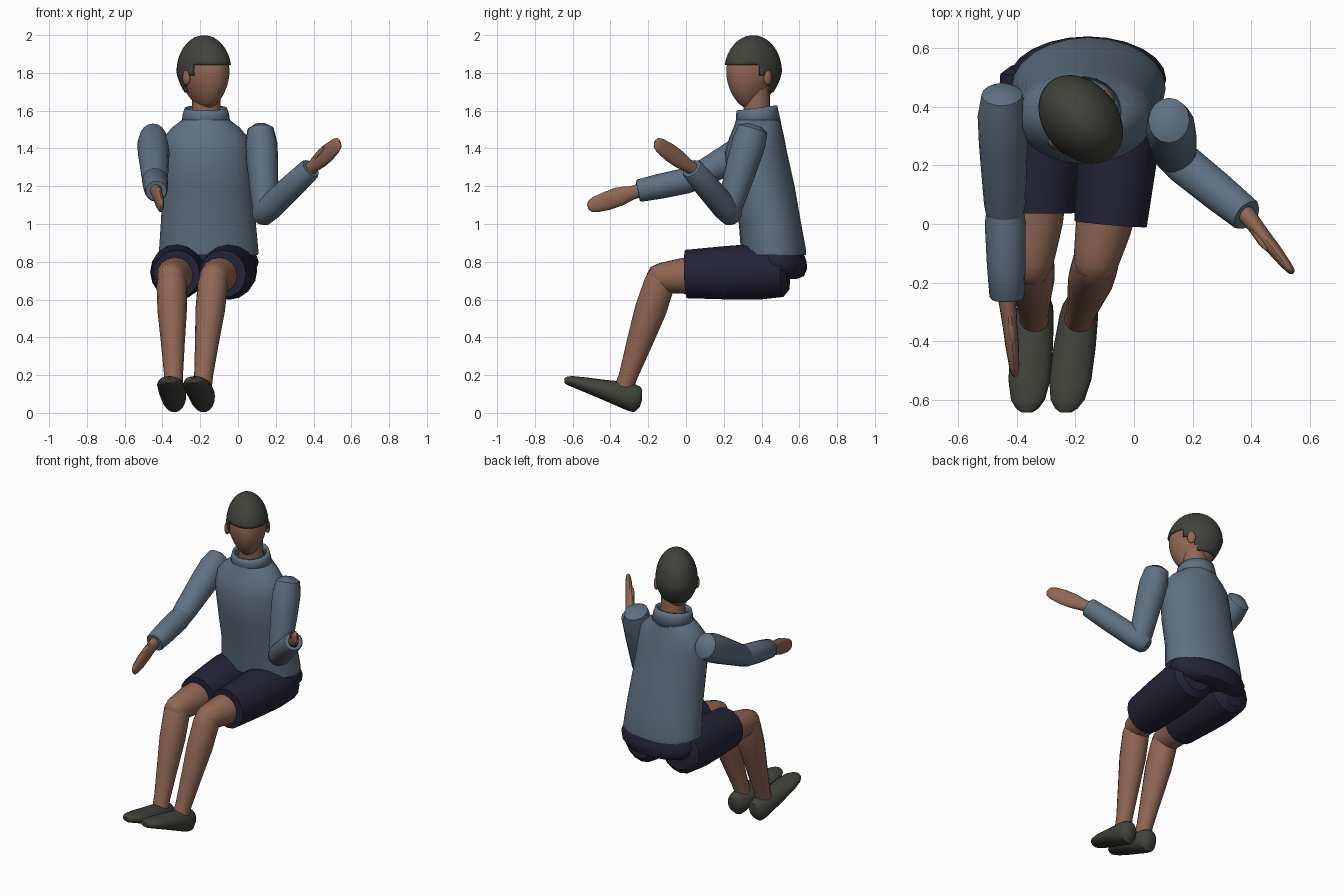
import bpy, bmesh, math
from mathutils import Vector, Matrix


def material(name, rgb):
    m = bpy.data.materials.new(name)
    m.diffuse_color = (*rgb, 1)
    return m


SKIN = material("brown skin", (0.28, 0.135, 0.09))
SHIRT = material("slate blue", (0.115, 0.165, 0.225))
SHORTS = material("dark navy", (0.018, 0.017, 0.038))
DARK = material("charcoal", (0.052, 0.055, 0.044))


def finish(bm, name, mats):
    bmesh.ops.recalc_face_normals(bm, faces=bm.faces)
    me = bpy.data.meshes.new(name)
    bm.to_mesh(me)
    bm.free()
    for m in mats:
        me.materials.append(m)
    ob = bpy.data.objects.new(name, me)
    bpy.context.collection.objects.link(ob)
    bpy.context.view_layer.objects.active = ob
    ob.select_set(True)
    bpy.ops.object.shade_smooth_by_angle(angle=math.radians(40))
    ob.select_set(False)
    return ob


def loft(name, rings, mat, sides=20, caps=True):
    """Skin elliptical rings given as (centre, half-axis u, half-axis v)."""
    bm = bmesh.new()
    loops = []
    for c, u, v in rings:
        loops.append([bm.verts.new(Vector(c) + Vector(u) * math.cos(a) + Vector(v) * math.sin(a))
                      for a in (2 * math.pi * i / sides for i in range(sides))])
    for a, b in zip(loops, loops[1:]):
        for i in range(sides):
            j = (i + 1) % sides
            bm.faces.new((a[i], a[j], b[j], b[i]))
    if caps:
        bm.faces.new(loops[0])
        bm.faces.new(loops[-1])
    return finish(bm, name, [mat])


def limb(name, start, end, stations, mat, side=(1, 0, 0), sides=16):
    """Tube from start to end; stations are (fraction, half width, half depth)."""
    a, b = Vector(start), Vector(end)
    d = (b - a).normalized()
    u = Vector(side)
    u = (u - d * u.dot(d)).normalized()
    v = d.cross(u)
    return loft(name, [(a.lerp(b, t), u * p, v * q) for t, p, q in stations], mat, sides)


def flat_rings(rows):
    return [((x, y, z), (rx, 0, 0), (0, ry, 0)) for z, x, y, rx, ry in rows]


def ball(name, centre, size, mat, turn=0):
    bm = bmesh.new()
    bmesh.ops.create_uvsphere(bm, u_segments=20, v_segments=12, radius=1)
    bm.transform(Matrix.Translation(centre) @ Matrix.Rotation(turn, 4, 'Z') @ Matrix.Diagonal((*size, 1)))
    return finish(bm, name, [mat])


# Shirt body and collar
loft("shirt_body", flat_rings([
    (0.835, -0.155, 0.465, 0.262, 0.17), (0.86, -0.155, 0.463, 0.263, 0.173),
    (1.0, -0.157, 0.445, 0.252, 0.165), (1.2, -0.16, 0.40, 0.238, 0.175),
    (1.38, -0.168, 0.37, 0.235, 0.165), (1.46, -0.17, 0.375, 0.222, 0.145),
    (1.51, -0.17, 0.38, 0.18, 0.128), (1.55, -0.17, 0.382, 0.128, 0.118)]), SHIRT, 24)
collar = loft("shirt_collar", [
    ((-0.17, 0.383, 1.53), (0.13, 0, 0), (0, 0.12, 0.01)),
    ((-0.17, 0.377, 1.585), (0.122, 0, 0), (0, 0.112, 0.013)),
    ((-0.17, 0.375, 1.615), (0.112, 0, 0), (0, 0.108, 0.014))], SHIRT, 20, False)
solid = collar.modifiers.new("thickness", 'SOLIDIFY')
solid.thickness = 0.015

# Neck
loft("neck", flat_rings([(1.5, -0.17, 0.39, 0.08, 0.075), (1.62, -0.168, 0.375, 0.076, 0.07),
                         (1.74, -0.168, 0.37, 0.078, 0.075)]), SKIN)

# Head built facing -y, then turned; hair is a raised region of the same form
TURN = math.radians(40)
HEAD = Matrix.Translation((-0.18, 0.355, 0)) @ Matrix.Rotation(TURN, 4, 'Z')


def is_hair(y, z):
    line = 1.845 if y < -0.06 else (1.795 if y < 0.025 else 1.70)
    return z > line


def head_verts(bm, grow):
    bmesh.ops.create_uvsphere(bm, u_segments=40, v_segments=32, radius=1)
    for v in bm.verts:
        x, y, z = v.co
        low = max(0, -z)
        w = (0.116 + grow) * (1 - 0.24 * low ** 1.5)
        d = (0.158 + grow) * (1 - 0.16 * low)
        v.co = (x * w, y * d - 0.02 * low, 1.805 + z * (0.183 + grow if z > 0 else 0.195))


bm = bmesh.new()
head_verts(bm, 0)
bm.transform(HEAD)
finish(bm, "head", [SKIN])

bm = bmesh.new()
head_verts(bm, 0.011)
bmesh.ops.delete(bm, geom=[f for f in bm.faces if not is_hair(f.calc_center_median().y,
                 f.calc_center_median().z)], context='FACES')
bm.transform(HEAD)
hair = finish(bm, "hair", [DARK])
solid = hair.modifiers.new("thickness", 'SOLIDIFY')
solid.thickness = 0.012

for s, n in ((-1, "right"), (1, "left")):
    ball(n + "_ear", HEAD @ Vector((s * 0.122, 0.0, 1.775)), (0.016, 0.026, 0.04), SKIN, TURN)

# Arms: shoulder, elbow, wrist, fingertip, flat direction of the palm, thumb offset
ARMS = {
    "right": ((-0.45, 0.43, 1.455), (-0.44, 0.03, 1.235), (-0.433, -0.255, 1.175),
              (-0.405, -0.52, 1.09), (1, 0.1, 0), (0.004, 0, 0.045)),
    "left": ((0.12, 0.35, 1.49), (0.145, 0.225, 1.065), (0.385, 0.03, 1.295),
             (0.54, -0.165, 1.435), (0.75, 0.66, 0), (-0.02, -0.005, 0.028)),
}
for n, (sh, el, wr, tip, flat, off) in ARMS.items():
    limb(n + "_upper_sleeve", sh, el, [(-0.08, 0.035, 0.04), (-0.03, 0.07, 0.08), (0.15, 0.085, 0.09),
         (0.4, 0.083, 0.085), (0.9, 0.071, 0.068), (1.06, 0.06, 0.055)], SHIRT)
    limb(n + "_lower_sleeve", el, wr, [(-0.16, 0.04, 0.04), (-0.1, 0.062, 0.06), (0.1, 0.07, 0.068),
         (0.6, 0.066, 0.066), (0.97, 0.06, 0.06), (1, 0.054, 0.054)], SHIRT)
    limb(n + "_hand", wr, tip, [(-0.15, 0.034, 0.036), (0.1, 0.029, 0.036), (0.35, 0.025, 0.048),
         (0.6, 0.023, 0.05), (0.85, 0.018, 0.042), (0.96, 0.013, 0.03), (1, 0.005, 0.012)], SKIN, flat)
    a, b = Vector(wr), Vector(tip)
    limb(n + "_thumb", a.lerp(b, 0.15) + Vector(off) * 0.5, a.lerp(b, 0.58) + Vector(off),
         [(0, 0.01, 0.012), (0.3, 0.016, 0.019), (0.75, 0.014, 0.017), (1, 0.006, 0.007)], SKIN, flat, 10)

# Seat of the shorts
loft("shorts_seat", flat_rings([
    (0.71, -0.158, 0.53, 0.15, 0.06), (0.725, -0.158, 0.52, 0.21, 0.105), (0.76, -0.158, 0.505, 0.255, 0.135),
    (0.80, -0.158, 0.495, 0.268, 0.144), (0.85, -0.158, 0.49, 0.25, 0.13)]), SHORTS, 24)

# Legs: hip x, shorts hem x, knee x, ankle x, toe x, hem y
LEGS = {"right": (-0.318, -0.325, -0.352, -0.34, -0.365, 0.04),
        "left": (-0.035, -0.08, -0.13, -0.188, -0.232, 0.0)}
for n, (hip, hem, knee, ankle, toe, hy) in LEGS.items():
    limb(n + "_shorts_leg", (hip, 0.52, 0.752), (hem, hy, 0.735), [
        (-0.04, 0.10, 0.105), (0.02, 0.138, 0.138), (0.3, 0.145, 0.148), (0.6, 0.138, 0.141),
        (1, 0.124, 0.128)], SHORTS)
    limb(n + "_thigh", (hem, hy + 0.1, 0.735), (knee, -0.13, 0.715), [
        (0, 0.1, 0.1), (0.5, 0.095, 0.095), (0.85, 0.083, 0.084), (1.05, 0.075, 0.077),
        (1.2, 0.06, 0.06), (1.27, 0.03, 0.03)], SKIN)
    limb(n + "_shin", (knee, -0.13, 0.715), (ankle, -0.325, 0.14), [
        (-0.1, 0.04, 0.045), (-0.06, 0.065, 0.068), (0.05, 0.08, 0.082), (0.3, 0.078, 0.084),
        (0.6, 0.063, 0.068), (0.9, 0.05, 0.05), (1, 0.05, 0.05)], SKIN)
    # Shoe: upright sections from heel to toe (y, bottom z, top z, half width)
    rings = []
    for y, lo, hi, w in ((-0.232, 0.07, 0.125, 0.025), (-0.245, 0.03, 0.14, 0.045),
                         (-0.275, 0.003, 0.153, 0.06), (-0.31, 0.012, 0.163, 0.066),
                         (-0.42, 0.06, 0.174, 0.072), (-0.53, 0.107, 0.188, 0.072),
                         (-0.60, 0.136, 0.195, 0.058), (-0.63, 0.148, 0.192, 0.038),
                         (-0.643, 0.158, 0.185, 0.018)):
        t = (y + 0.31) / -0.33
        rings.append(((ankle + (toe - ankle) * t, y, (lo + hi) / 2), (w, 0, 0), (0, 0, (hi - lo) / 2)))
    loft(n + "_shoe", rings, DARK)
